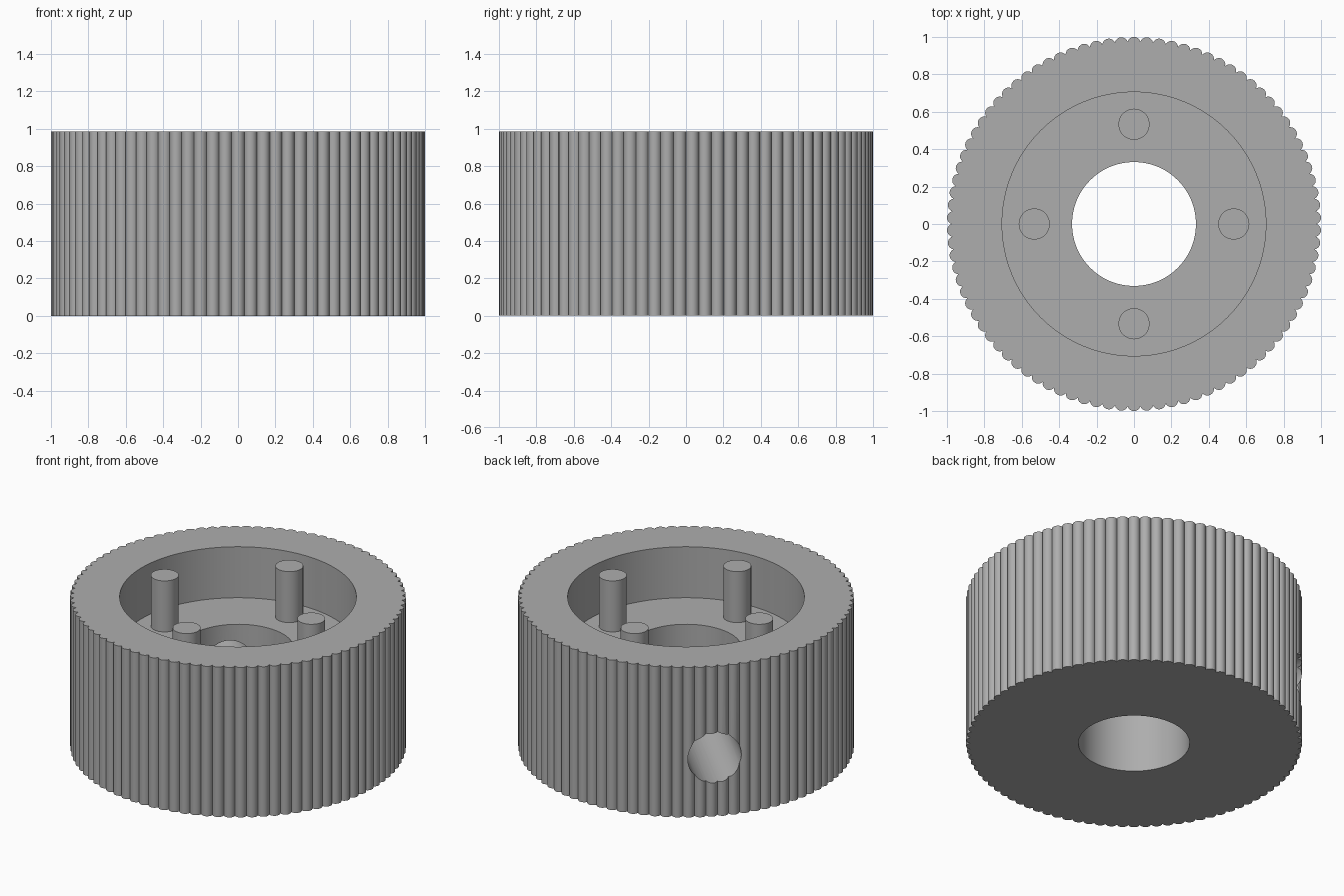
import bpy, bmesh, math
from mathutils import Matrix

if "Cube" in bpy.data.objects:
    bpy.data.objects.remove(bpy.data.objects["Cube"])

HEIGHT, FLOOR = 0.985, 0.65
TEETH, TOOTH_R = 90, 0.035

metal = bpy.data.materials.new("grey metal")
metal.diffuse_color = (0.42, 0.42, 0.42, 1)
metal.use_nodes = True
metal.node_tree.nodes["Principled BSDF"].inputs["Base Color"].default_value = metal.diffuse_color


def prism(name, outline, z0, z1):
    """Extrude a closed outline from z0 to z1."""
    bm = bmesh.new()
    base = bm.faces.new([bm.verts.new((x, y, z0)) for x, y in outline])
    top = bmesh.ops.extrude_face_region(bm, geom=[base])["geom"]
    bmesh.ops.translate(bm, vec=(0, 0, z1 - z0),
                        verts=[v for v in top if isinstance(v, bmesh.types.BMVert)])
    bmesh.ops.recalc_face_normals(bm, faces=bm.faces)
    mesh = bpy.data.meshes.new(name)
    bm.to_mesh(mesh)
    bm.free()
    mesh.materials.append(metal)
    obj = bpy.data.objects.new(name, mesh)
    bpy.context.collection.objects.link(obj)
    return obj


def circle(r, n, cx=0, cy=0):
    return [(cx + r * math.cos(2 * math.pi * i / n),
             cy + r * math.sin(2 * math.pi * i / n)) for i in range(n)]


def smooth(obj):
    bpy.ops.object.select_all(action='DESELECT')
    obj.select_set(True)
    bpy.context.view_layer.objects.active = obj
    bpy.ops.object.shade_smooth_by_angle(angle=math.radians(35))


# Outline of rounded ribs, with a rib centred on the front and back
pitch = 2 * math.pi / TEETH
centre_r = 1 - TOOTH_R
half = math.asin(min(1, centre_r * math.sin(pitch / 2) / TOOTH_R))
outline = []
for i in range(TEETH):
    a = math.pi / 2 + i * pitch
    for k in range(8):
        t = a - half + 2 * half * k / 8
        outline.append((centre_r * math.cos(a) + TOOTH_R * math.cos(t),
                        centre_r * math.sin(a) + TOOTH_R * math.sin(t)))
body = prism("ribbed_body", outline, 0, HEIGHT)

# Bore, top recess and radial screw hole
bore = prism("bore_cutter", circle(0.331, 96), -0.1, HEIGHT + 0.1)
recess = prism("recess_cutter", circle(0.705, 128), FLOOR, HEIGHT + 0.1)
screw = prism("screw_hole_cutter", circle(0.163, 48), 0.1, 1.2)
screw.data.transform(Matrix.Translation((0, 0, 0.383))
                     @ Matrix.Rotation(math.radians(135), 4, 'Z')
                     @ Matrix.Rotation(math.radians(90), 4, 'Y'))
for cutter in (recess, bore, screw):
    mod = body.modifiers.new(cutter.name, 'BOOLEAN')
    mod.operation, mod.solver, mod.object = 'DIFFERENCE', 'EXACT', cutter

# Apply the cuts and drop the cutters
bpy.context.view_layer.update()
cut = bpy.data.meshes.new_from_object(
    body.evaluated_get(bpy.context.evaluated_depsgraph_get()))
body.modifiers.clear()
body.data = cut
for cutter in (recess, bore, screw):
    bpy.data.objects.remove(cutter)
smooth(body)

# Four pins standing on the recess floor, flush with the rim
for name, x, y in (("right_pin", 1, 0), ("back_pin", 0, 1),
                   ("left_pin", -1, 0), ("front_pin", 0, -1)):
    smooth(prism(name, circle(0.083, 48, 0.533 * x, 0.533 * y), FLOOR, HEIGHT))
